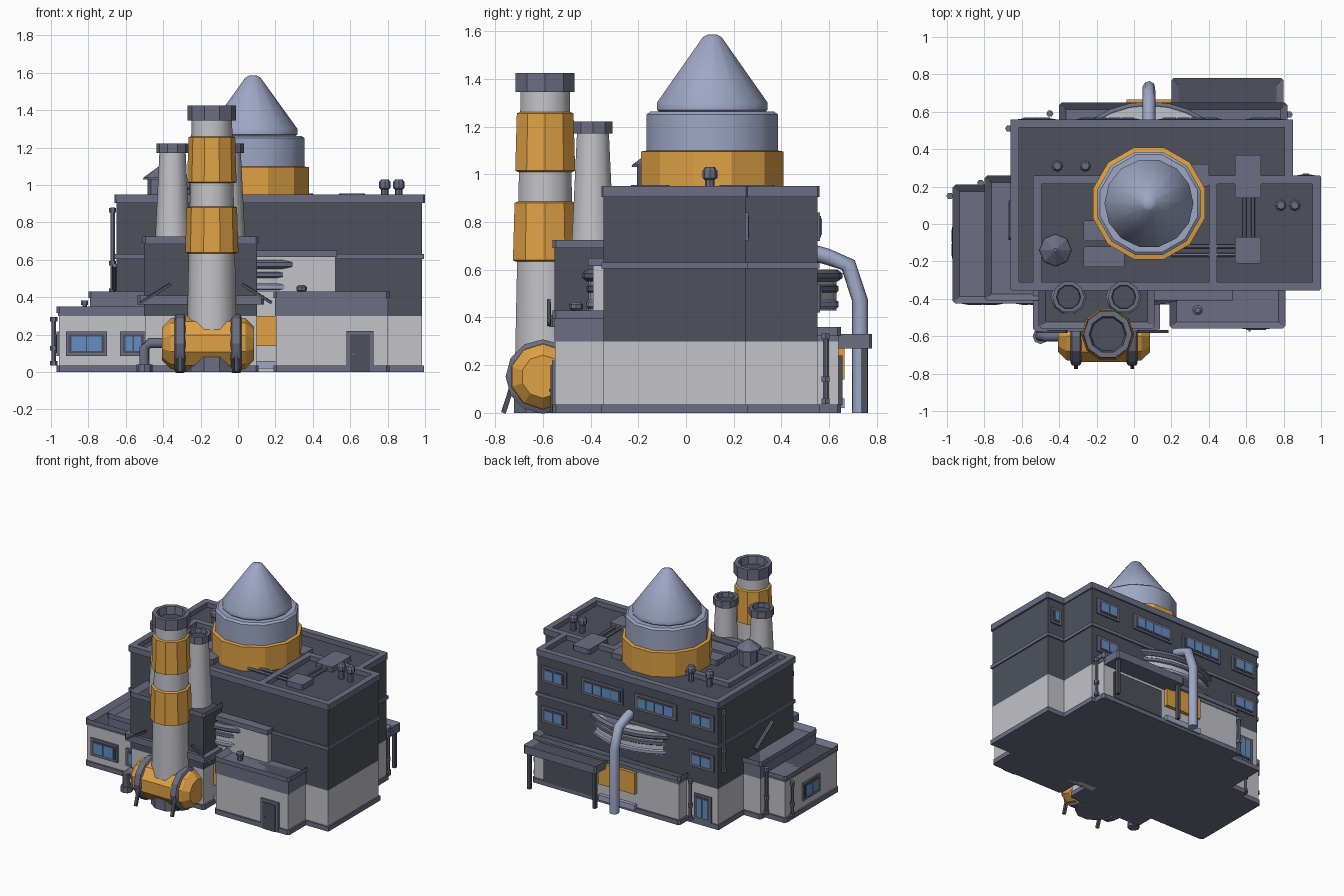
import bpy, bmesh, math
from mathutils import Vector, Matrix

cube = bpy.data.objects.get("Cube")
if cube:
    bpy.data.objects.remove(cube, do_unlink=True)


def material(name, rgb):
    m = bpy.data.materials.new(name)
    m.use_nodes = True
    m.diffuse_color = (*rgb, 1)
    m.node_tree.nodes["Principled BSDF"].inputs["Base Color"].default_value = (*rgb, 1)
    return m


DARK = material("dark slate", (.075, .083, .105))
TRIM = material("violet grey trim", (.15, .155, .225))
LIGHT = material("light grey wall", (.54, .54, .58))
STEEL = material("pale blue steel", (.34, .385, .56))
ORANGE = material("orange", (.74, .36, .06))
GLASS = material("blue glass", (.13, .27, .55))


def finish(name, bm, mats, smooth=None):
    bmesh.ops.recalc_face_normals(bm, faces=bm.faces)
    me = bpy.data.meshes.new(name)
    bm.to_mesh(me)
    bm.free()
    for m in mats:
        me.materials.append(m)
    ob = bpy.data.objects.new(name, me)
    bpy.context.collection.objects.link(ob)
    if smooth:
        bpy.ops.object.select_all(action='DESELECT')
        ob.select_set(True)
        bpy.context.view_layer.objects.active = ob
        bpy.ops.object.shade_smooth_by_angle(angle=math.radians(smooth))
    return ob


def box(name, x, y, z, mat, bevel=0, recess=0):
    """Box from (min, max) pairs; recess sinks a dark roof behind a rim."""
    bm = bmesh.new()
    bmesh.ops.create_cube(bm, size=1)
    for v in bm.verts:
        v.co = [p[0] if c < 0 else p[1] for c, p in zip(v.co, (x, y, z))]
    if bevel:
        ed = [e for e in bm.edges if abs((e.verts[0].co - e.verts[1].co).z) > 1e-5]
        bmesh.ops.bevel(bm, geom=ed, offset=bevel, segments=1, affect='EDGES')
    if recess:
        bm.normal_update()
        top = [f for f in bm.faces if f.normal.z > .9]
        bmesh.ops.inset_region(bm, faces=top, thickness=.04, depth=0)
        for f in top:
            f.material_index = 1
            for v in f.verts:
                v.co.z -= recess
    return finish(name, bm, [mat, DARK])


def lathe(name, profile, mat, at, sides=12, axis='Z', smooth=None, turn=0):
    """Revolve (radius, height) points round an axis."""
    bm = bmesh.new()
    rings = []
    for r, h in profile:
        rings.append([bm.verts.new((r * math.cos(a), r * math.sin(a), h))
                      for a in (2 * math.pi * (i + turn) / sides for i in range(sides))])
    for a, b in zip(rings, rings[1:]):
        for i in range(sides):
            j = (i + 1) % sides
            bm.faces.new((a[i], a[j], b[j], b[i]))
    bm.faces.new(rings[0][::-1])
    bm.faces.new(rings[-1])
    rot = Matrix.Rotation(math.pi / 2, 4, 'Y') if axis == 'X' else Matrix()
    bm.transform(Matrix.Translation(at) @ rot)
    return finish(name, bm, [mat], smooth)


def tube(name, points, r, mat, sides=8):
    """Pipe along a path, with mitred rings."""
    pts = [Vector(p) for p in points]
    bm = bmesh.new()
    rings = []
    for i, p in enumerate(pts):
        d = (pts[min(i + 1, len(pts) - 1)] - pts[max(i - 1, 0)]).normalized()
        side = d.orthogonal().normalized() if not rings else (side - d * side.dot(d)).normalized()
        up = d.cross(side)
        rings.append([bm.verts.new(p + r * (math.cos(a) * side + math.sin(a) * up))
                      for a in (2 * math.pi * k / sides for k in range(sides))])
    for a, b in zip(rings, rings[1:]):
        for k in range(sides):
            bm.faces.new((a[k], a[(k + 1) % sides], b[(k + 1) % sides], b[k]))
    bm.faces.new(rings[0])
    bm.faces.new(rings[-1])
    return finish(name, bm, [mat], 50)


def building(name, x, y, top, upper=DARK, recess=.03, low=.3):
    """Plinth, pale ground floor, upper wall and capping rim."""
    def grow(p, d):
        return (p[0] + d, p[1] - d)
    box(name + "_plinth", x, y, (0, .035), TRIM, .015)
    box(name + "_ground_wall", grow(x, .012), grow(y, .012), (.03, low), LIGHT)
    box(name + "_upper_wall", grow(x, .008), grow(y, .008), (low, top - .03), upper)
    box(name + "_rim", x, y, (top - .035, top), TRIM, .015, recess)


def window(name, at, w, h, turn=0, panes=2):
    """Framed window facing -y before turning about z."""
    parts = [box(name + "_frame", (-w/2, w/2), (-.012, .01), (-h/2, h/2), TRIM),
             box(name + "_reveal", (-w/2 + .015, w/2 - .015), (-.015, 0), (-h/2 + .015, h/2 - .015), DARK)]
    step = (w - .05) / panes
    for i in range(panes):
        x0 = -w/2 + .025 + i * step
        parts.append(box(f"{name}_pane_{i}", (x0 + .004, x0 + step - .004), (-.019, -.012),
                         (-h/2 + .026, h/2 - .026), GLASS))
    for p in parts:
        p.location = at
        p.rotation_euler.z = turn


# Main hall: two overlapping blocks with bands and shared parapet
for name, x, y in (("hall_back", (-.65, .84), (-.34, .55)), ("hall_side", (.39, .985), (-.345, .25))):
    box(name + "_ground_wall", x, y, (.03, .3), LIGHT)
    box(name + "_upper_wall", x, y, (.3, .915), DARK)
    for z0, z1 in ((0, .035), (.605, .63)):
        box(name + "_band", (x[0] - .01, x[1] + .01), (y[0] - .01, y[1] + .01), (z0, z1), TRIM)
for x, y in (((-.66, .85), (.515, .56)), ((-.66, -.615), (-.355, .56)), ((.805, .85), (.22, .56)),
             ((-.66, 1), (-.355, -.31)), ((.955, 1), (-.355, .26)), ((-.54, 1), (.215, .26)),
             ((.4, .445), (-.35, .26)), ((-.54, -.495), (-.35, .26))):
    box("roof_parapet", x, y, (.905, .95), TRIM, .008)

# Lower wings
building("left_wing", (-.8, -.3), (-.41, .26), .43, TRIM)
building("far_left_wing", (-.97, -.4), (-.425, .21), .35, TRIM)
building("front_right_wing", (.19, .81), (-.56, -.3), .43, TRIM)
building("front_tower", (-.51, .11), (-.56, -.3), .725, DARK)
building("back_wing", (-.4, .82), (.4, .65), .36, TRIM)
box("front_tower_band", (-.54, .14), (-.575, -.32), (.36, .41), TRIM, .015)
box("recess_wall", (.05, .52), (-.39, -.3), (0, .62), LIGHT)
box("recess_wall_rim", (.05, .53), (-.41, -.3), (.615, .65), TRIM)
for y, s in (((-.43, -.38), "front"), ((.6, .665), "back")):
    x = (.09, .21) if s == "front" else (-.04, .26)
    box(s + "_orange_panel", x, y, (.14, .3), ORANGE)
    box(s + "_base_pipe_cover", x, y, (.02, .06), STEEL)

# Round vessel inside the hall, showing at front and back
vessel = (.08, .11, 0)
lathe("vessel_wall", [(.52, .43), (.52, .6)], LIGHT, vessel, 32, smooth=30)
for z, r, m in ((.455, .53, STEEL), (.52, .528, TRIM), (.575, .545, TRIM)):
    lathe("vessel_ring", [(r - .02, z - .025), (r, z - .01), (r, z + .01), (r - .02, z + .025)], m, vessel, 32, smooth=30)

# Roof dome tower
lathe("tower_orange_drum", [(.31, .91), (.31, 1.095), (.28, 1.1)], ORANGE, vessel, 12, turn=.5)
lathe("tower_steel_drum", [(.285, 1.09), (.285, 1.25), (.27, 1.262), (.22, 1.262)], STEEL, vessel, 12, smooth=35, turn=.5)
lathe("tower_cone", [(.215, 1.25), (.238, 1.27), (.238, 1.3), (.04, 1.575), (.02, 1.585)],
      STEEL, vessel, 14, smooth=40)

# Chimneys
big = (-.14, -.59, 0)
lathe("tall_chimney_foot", [(.137, 0), (.137, .08)], TRIM, big, 10)
lathe("tall_chimney_shaft", [(.136, .07), (.108, 1.36)], LIGHT, big, 10, smooth=40)
for z, r in ((.635, .142), (1.01, .132)):
    lathe("tall_chimney_band", [(r - .01, z), (r, z + .005), (r - .007, z + .245), (r - .02, z + .25)], ORANGE, big, 10)
lathe("tall_chimney_cap", [(.11, 1.345), (.13, 1.345), (.13, 1.425), (.1, 1.425), (.09, 1.36)], TRIM, big, 10)
lathe("tall_chimney_flue", [(.092, 1.35), (.092, 1.37)], DARK, big, 10)
for x in (-.35, -.055):
    at = (x, -.39, 0)
    lathe("small_chimney_shaft", [(.094, .69), (.07, 1.18)], LIGHT, at, 10, smooth=40)
    lathe("small_chimney_cap", [(.072, 1.17), (.086, 1.17), (.086, 1.222), (.065, 1.222), (.06, 1.18)], TRIM, at, 10)
    lathe("small_chimney_flue", [(.061, 1.17), (.061, 1.19)], DARK, at, 10)

# Horizontal tank with straps and feet
lathe("tank", [(.09, -.245), (.135, -.2), (.145, -.14), (.145, .14), (.135, .2), (.09, .245)],
      ORANGE, (-.16, -.6, .152), 10, axis='X')
for x in (-.31, -.01):
    lathe("tank_strap", [(.14, -.03), (.156, -.022), (.156, .022), (.14, .03)], TRIM, (x, -.6, .152), 12, axis='X')
    tube("tank_foot", [(x, -.71, .17), (x, -.765, 0)], .014, DARK, 4)
tube("tank_drain", [(-.38, -.6, .155), (-.47, -.6, .155), (-.5, -.6, .13), (-.5, -.6, 0)], .028, TRIM)
lathe("tank_drain_flange", [(.042, 0), (.042, .04)], TRIM, (-.5, -.6, 0), 8)
for x, s in ((-.36, -1), (.02, 1)):
    tube("tower_brace", [(x, -.575, .47), (x + s * .16, -.575, .37)], .011, DARK, 4)

# Roof vents, ducts and boxes
for x, y in ((.785, .1), (.86, .1), (-.41, .31), (-.26, .31)):
    lathe("roof_vent", [(.02, .9), (.02, .975), (.031, .985), (.031, 1.015), (.02, 1.03)], TRIM, (x, y, 0), 8)
lathe("cowl_pipe", [(.065, .9), (.065, 1.03)], TRIM, (-.42, -.14, 0), 8)
lathe("cowl_cap", [(.088, 1.03), (.085, 1.04), (.01, 1.095)], TRIM, (-.42, -.14, 0), 8)
for x, y in (((.54, .68), (.14, .37)), ((.54, .68), (-.21, -.07)), ((-.27, -.05), (-.23, -.12)),
             ((-.27, -.05), (-.09, .02)), ((.3, .4), (.2, .32))):
    box("roof_box", x, y, (.9, .955), TRIM, .01)
for d in (0, .045):
    tube("roof_duct", [(.59 + d, .2, .935), (.59 + d, -.12, .935)], .011, TRIM, 6)
    tube("roof_duct", [(.58, -.12 - d, .935), (.2, -.12 - d, .935)], .011, TRIM, 6)
lathe("wing_vent", [(.018, .38), (.018, .43), (.028, .437), (.028, .455), (.015, .465)], TRIM, (.34, -.46, 0), 8)

# Back service pipe and canopy
tube("back_pipe", [(.08, .5, .68), (.08, .59, .655), (.08, .68, .62), (.08, .73, .47), (.08, .73, 0)], .034, STEEL)
box("canopy", (.2, .8), (.6, .78), (.27, .33), TRIM, .012, .02)
for x in (.23, .77):
    box("canopy_post", (x - .012, x + .012), (.735, .76), (0, .28), DARK)
box("loading_door", (.3, .72), (.64, .655), (.03, .24), DARK)

# Drain pipes with collars
for x, y, z0, z1 in ((-.985, .15, .04, .29), (.83, .585, .04, .33), (-.67, .51, .42, .88),
                     (-.82, .22, .04, .38), (-.45, .59, .04, .33)):
    tube("drain_pipe", [(x, y, z0), (x, y, z1)], .012, TRIM, 6)
    for t in (.03, .35, .97):
        z = z0 + t * (z1 - z0)
        lathe("drain_collar", [(.019, z - .012), (.019, z + .012)], TRIM, (x, y, 0), 6)
tube("side_brace", [(-.66, .12, .44), (-.66, -.08, .57)], .013, TRIM, 6)

# Windows
for x in (-.81, -.56):
    window("front_window", (x, -.415, .152), .22 if x < -.6 else .14, .13)
for z in (.78, .48):
    for x, w, n in ((.7, .2, 2), (.3, .34, 4), (-.14, .34, 4), (-.52, .2, 2)):
        if z > .6 or n == 2:
            window("back_window", (x, .55, z), w, .12, math.pi, n)
window("back_low_window", (-.53, .55, .13), .14, .19, math.pi)
window("step_window", (.92, .25, .78), .09, .12, math.pi, 1)
window("left_wing_window", (-.958, -.1, .152), .2, .13, -math.pi / 2)

# Front door
box("door_frame", (.58, .725), (-.562, -.54), (.0, .22), TRIM, 0)
box("door_leaf", (.6, .705), (-.568, -.55), (.0, .2), DARK)
box("door_handle", (.612, .622), (-.574, -.56), (.09, .1), TRIM)
